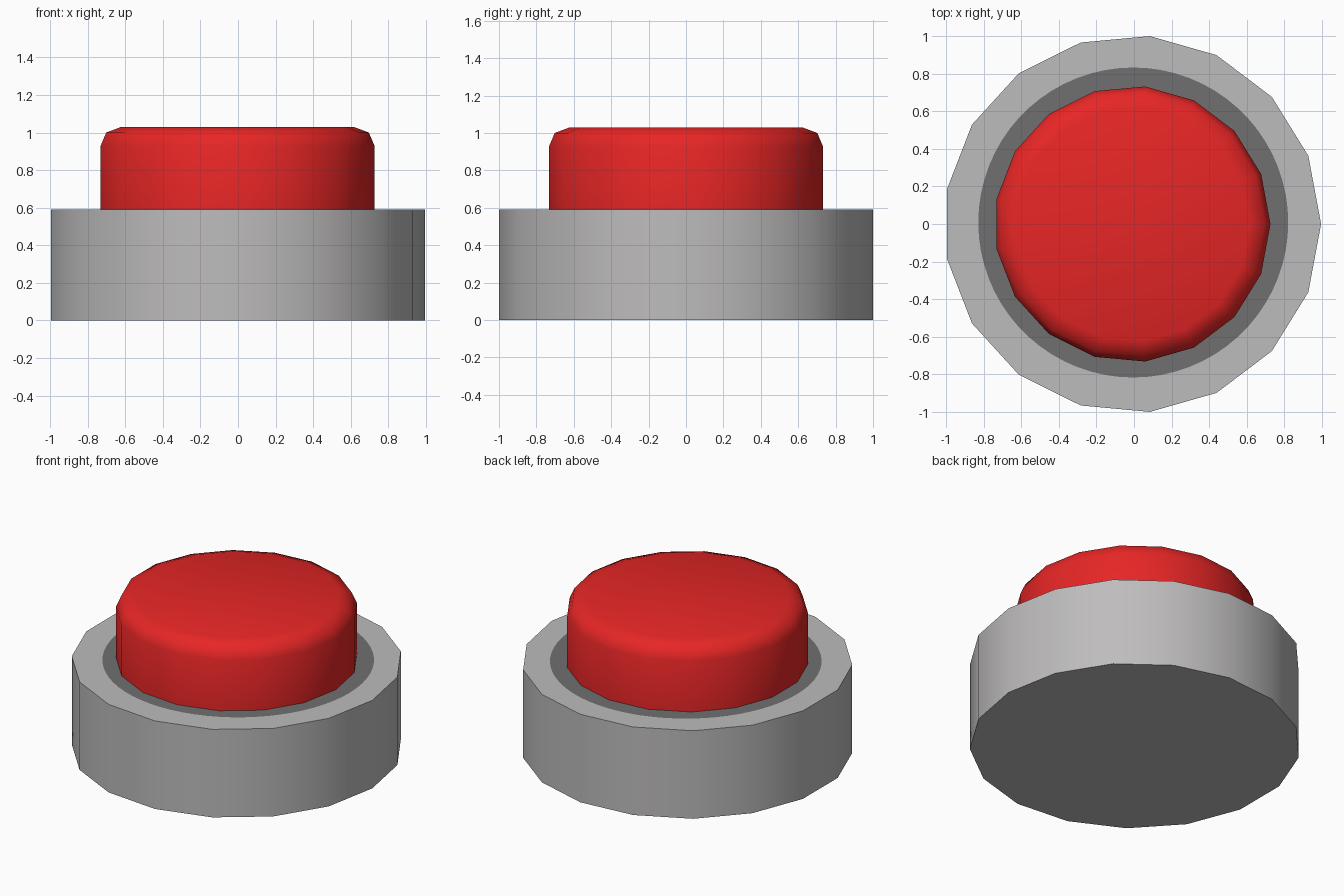
import bpy, bmesh
from math import cos, sin, tau, radians

cube = bpy.data.objects.get("Cube")
if cube:
    bpy.data.objects.remove(cube, do_unlink=True)

SIDES = 17
STEPS = 4          # recess circle points per side of the base
CX = -0.0086       # centres the odd-sided outline on x = 0


def material(name, colour):
    m = bpy.data.materials.new(name)
    m.use_nodes = True
    m.diffuse_color = colour
    m.node_tree.nodes["Principled BSDF"].inputs["Base Color"].default_value = colour
    return m


grey = material("light grey", (0.515, 0.503, 0.503, 1))
dark = material("dark grey", (0.165, 0.163, 0.163, 1))
red = material("red", (0.80, 0.019, 0.019, 1))


def ring(bm, radius, z, count=SIDES, x=CX, y=0.0):
    return [bm.verts.new((x + radius * cos(tau * i / count),
                          y + radius * sin(tau * i / count), z))
            for i in range(count)]


def wall(bm, low, high):
    for i in range(len(low)):
        j = (i + 1) % len(low)
        bm.faces.new((low[i], low[j], high[j], high[i]))


def finish(bm, name, materials, angle):
    bm.normal_update()
    mesh = bpy.data.meshes.new(name)
    bm.to_mesh(mesh)
    bm.free()
    for m in materials:
        mesh.materials.append(m)
    obj = bpy.data.objects.new(name, mesh)
    bpy.context.collection.objects.link(obj)
    bpy.ops.object.select_all(action="DESELECT")
    obj.select_set(True)
    bpy.context.view_layer.objects.active = obj
    bpy.ops.object.shade_smooth_by_angle(angle=radians(angle))
    return obj


# Base: faceted drum whose top is cut by a round dark inlay
bm = bmesh.new()
bottom = ring(bm, 1.0043, 0)
top = ring(bm, 1.0043, 0.59)
wall(bm, bottom, top)
bm.faces.new(bottom[::-1])
n = SIDES * STEPS
inlay = ring(bm, 0.825, 0.59, n, -0.004, 0.008)
for i in range(SIDES):
    arc = [inlay[(i * STEPS + k) % n] for k in range(STEPS, -1, -1)]
    bm.faces.new([top[i], top[(i + 1) % SIDES]] + arc)
bm.faces.new(inlay).material_index = 1
finish(bm, "base", [grey, dark], 35)

# Button: stacked rings with a rounded upper rim
bm = bmesh.new()
profile = [(0.735, 0.59), (0.735, 0.93), (0.705, 1.0), (0.625, 1.03)]
rings = [ring(bm, r, z) for r, z in profile]
for low, high in zip(rings, rings[1:]):
    wall(bm, low, high)
bm.faces.new(rings[-1])
finish(bm, "push_button", [red], 60)
